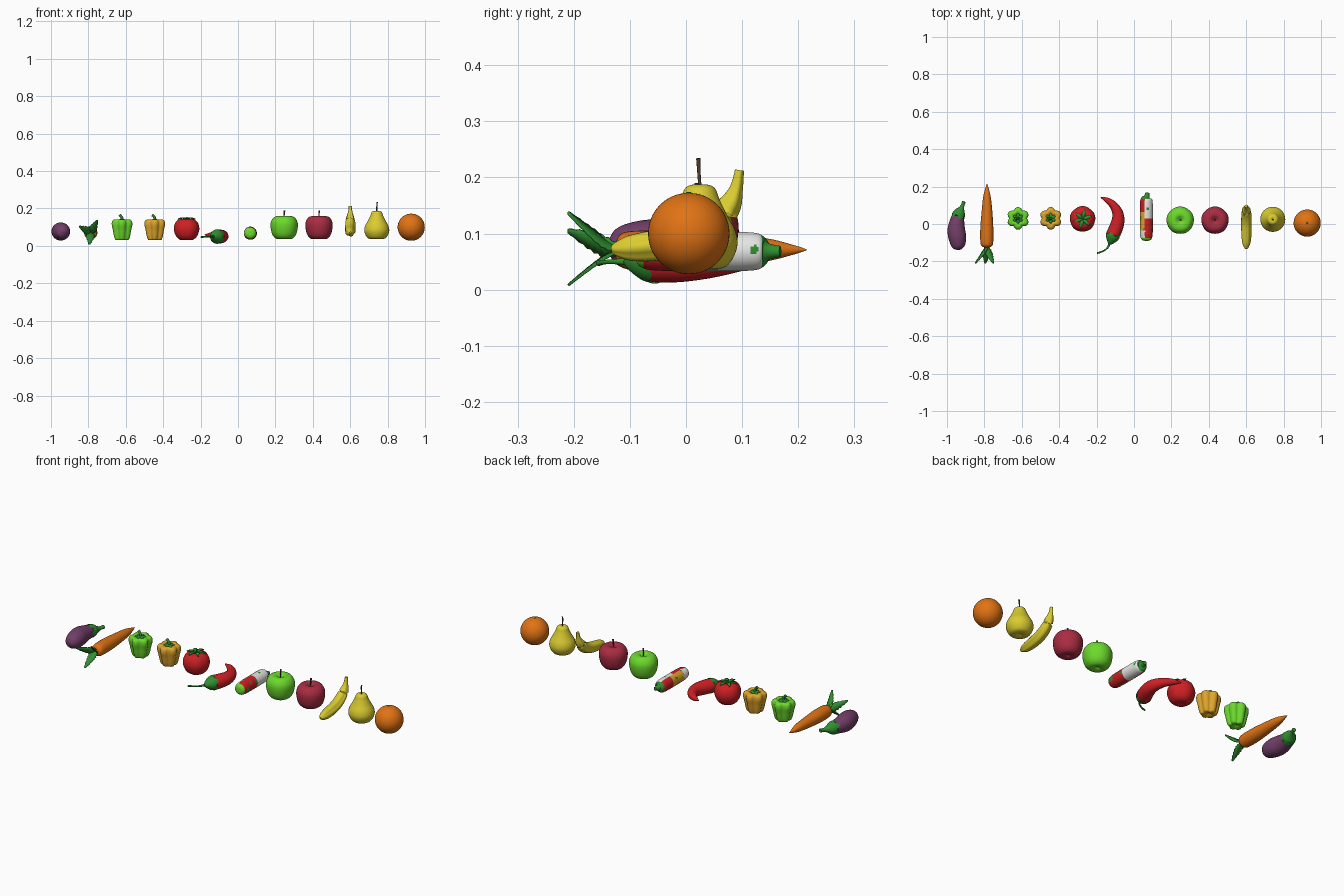
import bpy, bmesh, math, random
from mathutils import Vector

if "Cube" in bpy.data.objects:
    bpy.data.objects.remove(bpy.data.objects["Cube"])

random.seed(4)


def mat(name, r, g, b):
    m = bpy.data.materials.new(name)
    m.diffuse_color = (r, g, b, 1)
    m.use_nodes = True
    m.node_tree.nodes["Principled BSDF"].inputs["Base Color"].default_value = m.diffuse_color
    return m


PURPLE = mat("aubergine purple", .17, .05, .14)
LEAF = mat("leaf green", .03, .28, .03)
ORANGE = mat("orange", .75, .17, .007)
LIME = mat("lime green", .15, .70, .025)
GOLD = mat("golden yellow", .74, .38, .025)
RED = mat("red", .62, .014, .018)
CRIMSON = mat("crimson", .40, .026, .055)
YELLOW = mat("lemon yellow", .70, .60, .03)
WHITE = mat("off white", .82, .82, .80)
BROWN = mat("stalk brown", .09, .05, .03)


def spline(pts, steps):
    """Catmull-Rom samples through points of any dimension."""
    out = []
    P = [pts[0]] + list(pts) + [pts[-1]]
    for i in range(1, len(P) - 2):
        for s in range(steps):
            t = s / steps
            out.append([.5 * (2 * b + (c - a) * t + (2 * a - 5 * b + 4 * c - d) * t * t
                              + (3 * b - a - 3 * c + d) * t ** 3)
                        for a, b, c, d in zip(*P[i - 1:i + 3])])
    return out + [list(pts[-1])]


def finish(name, bm, mats):
    bmesh.ops.recalc_face_normals(bm, faces=bm.faces)
    for f in bm.faces:
        f.smooth = len(f.verts) <= 4
    me = bpy.data.meshes.new(name)
    bm.to_mesh(me)
    bm.free()
    for m in mats:
        me.materials.append(m)
    ob = bpy.data.objects.new(name, me)
    bpy.context.collection.objects.link(ob)
    return ob


def tube(name, pts, mats, seg=28, steps=5, axis=None, lobes=0, amp=0, teeth=0):
    """Skin rings along (x, y, z, radius) points; a fixed axis makes a turned form."""
    S = spline(pts, steps)
    bm = bmesh.new()
    rings = []
    for i, s in enumerate(S):
        c, r = Vector(s[:3]), max(s[3], .0006)
        a, b = S[max(i - 1, 0)], S[min(i + 1, len(S) - 1)]
        t = axis or (Vector(b[:3]) - Vector(a[:3])).normalized()
        ref = Vector((1, 0, 0)) if abs(t.z) > .8 else Vector((0, 0, 1))
        u = t.cross(ref).normalized()
        v = u.cross(t)
        ring = []
        for k in range(seg):
            w = 2 * math.pi * k / seg
            rr = r * (1 + amp * (abs(math.cos(lobes * w / 2)) * 2 - 1.3))
            p = c + (u * math.cos(w) + v * math.sin(w)) * rr
            if i == 0 and teeth:                       # jagged calyx edge
                p -= t * teeth * math.cos(5 * w)
            ring.append(bm.verts.new(p))
        rings.append(ring)
    for A, B in zip(rings, rings[1:]):
        for k in range(seg):
            n = (k + 1) % seg
            bm.faces.new((A[k], A[n], B[n], B[k]))
    if not teeth:
        bm.faces.new(rings[0])
    bm.faces.new(rings[-1])
    return finish(name, bm, mats)


def turned(name, x, y, profile, m, **kw):
    """Upright turned form from (radius, z) pairs."""
    return tube(name, [(x, y, z, r) for r, z in profile], [m], seg=48,
                axis=Vector((0, 0, 1)), **kw)


def leaf(name, pts, side, width, jag=0):
    """Thin leaf ribbon, widest in the middle, along a curved path."""
    S = spline(pts, 5)
    side = Vector(side).normalized()
    bm = bmesh.new()
    rows = []
    for i, s in enumerate(S):
        t = i / (len(S) - 1)
        w = width * (.12 + .88 * math.sin(math.pi * min(t ** .8, .97))) * (1 - jag * (i % 2))
        rows.append([bm.verts.new(Vector(s) + side * w * k / 2) for k in (-1, 0, 1)])
    for A, B in zip(rows, rows[1:]):
        for k in (0, 1):
            bm.faces.new((A[k], A[k + 1], B[k + 1], B[k]))
    ob = finish(name, bm, [LEAF])
    mod = ob.modifiers.new("thickness", 'SOLIDIFY')
    mod.thickness, mod.offset = .004, 0


# Aubergine with calyx and stalk
tube("aubergine_body", [(-.935, -.14, .077, 0), (-.936, -.132, .077, .022), (-.939, -.115, .077, .037),
                        (-.944, -.075, .077, .047), (-.95, -.03, .077, .047), (-.945, .02, .077, .038),
                        (-.935, .055, .077, .029), (-.926, .075, .077, .018)], [PURPLE])
tube("aubergine_calyx", [(-.941, .038, .077, .036), (-.932, .062, .077, .031), (-.924, .08, .077, .018),
                         (-.917, .098, .078, .010), (-.909, .12, .08, .010)], [LEAF], seg=40, teeth=.011)

# Carrot with three leaves
tube("carrot_root", [(-.787, -.127, .07, .004), (-.787, -.12, .07, .025), (-.787, -.10, .07, .034),
                     (-.787, -.03, .07, .035), (-.786, .05, .07, .030), (-.786, .14, .071, .021),
                     (-.786, .19, .071, .009), (-.786, .215, .071, .001)], [ORANGE])
for i, (ex, ez) in enumerate([(-.848, .105), (-.752, .137), (-.795, .008)]):
    dx, dz = ex + .787, ez - .07
    path = [(-.787 + dx * a, y, .07 + dz * a) for a, y in
            ((0, -.118), (.2, -.145), (.55, -.175), (1, -.21))]
    leaf(f"carrot_leaf_{i}", path, (-dz, 0, dx), .046, .2)

# Bell peppers
for x, m, n in ((-.62, LIME, "green"), (-.445, GOLD, "yellow")):
    turned(f"{n}_pepper_body", x, .03, [(.001, .04), (.018, .032), (.035, .032), (.043, .05), (.050, .085),
           (.056, .115), (.052, .135), (.036, .142), (.018, .134), (.001, .13)], m, lobes=6, amp=.12)
    turned(f"{n}_pepper_calyx", x, .03, [(.024, .137), (.018, .141), (.008, .143)], LEAF, lobes=6, amp=.25)
    tube(f"{n}_pepper_stalk", [(x, .03, .134, .010), (x, .03, .148, .007), (x - .006, .03, .159, .007),
                               (x - .014, .03, .166, .008)], [LEAF], seg=12)

# Tomato with star of sepals
TX, TY = -.275, .027
turned("tomato_body", TX, TY, [(.001, .034), (.03, .031), (.055, .05), (.068, .088), (.061, .122),
       (.042, .141), (.02, .143), (.001, .136)], RED, lobes=5, amp=.02)
for i in range(6):
    a = i * math.pi / 3 + .3
    c, s = math.cos(a), math.sin(a)
    leaf(f"tomato_sepal_{i}", [(TX + c * d, TY + s * d, z) for d, z in
         ((.002, .141), (.02, .148), (.036, .148), (.05, .142))], (-s, c, 0), .018)
tube("tomato_stalk", [(TX, TY, .138, .005), (TX, TY, .146, .004), (TX + .004, TY, .154, .004)], [LEAF], seg=10)

# Chilli
tube("chilli_body", [(-.122, -.085, .05, .022), (-.113, -.06, .05, .036), (-.096, -.02, .05, .037),
                     (-.085, .02, .051, .034), (-.088, .06, .053, .029), (-.11, .1, .056, .022),
                     (-.145, .128, .058, .014), (-.178, .142, .06, .002)], [RED])
tube("chilli_calyx", [(-.111, -.056, .05, .039), (-.118, -.075, .05, .034), (-.126, -.095, .05, .020),
                      (-.132, -.108, .05, .007)], [LEAF], seg=40, teeth=.007)
tube("chilli_stalk", [(-.13, -.1, .05, .007), (-.14, -.125, .05, .005), (-.165, -.145, .049, .004),
                      (-.198, -.156, .047, .005)], [LEAF], seg=10)

# Patchwork courgette: colours by side and length, plus scattered round spots
CX, CZ = .066, .068
cour = tube("patchwork_courgette", [(CX, -.09, CZ, .004), (CX, -.088, CZ, .018), (CX, -.078, CZ, .029),
            (CX, -.05, CZ, .034), (CX, .03, CZ, .035), (CX, .115, CZ, .034), (CX, .138, CZ, .027),
            (CX + .002, .147, CZ, .015), (CX + .006, .168, CZ, .010)], [WHITE, RED, LEAF, GOLD, LIME],
            seg=48, steps=8)
spots = [(random.uniform(-.07, .13), random.uniform(0, 6.28), random.choice((0, 1, 2, 2)),
          random.uniform(.006, .011)) for _ in range(20)]
for p in cour.data.polygons:
    y, a = p.center.y, math.atan2(p.center.z - CZ, p.center.x - CX)
    if y > .135:
        k = 2
    elif y < -.076:
        k = 4
    elif math.cos(a) > -.3:
        k = 1 if y < .035 else 0
    else:
        k = 0 if y < -.03 else 3 if y < .07 else 1
    if -.076 < y < .135:
        for sy, sa, sk, sr in spots:
            da = (a - sa + math.pi) % (2 * math.pi) - math.pi
            if math.hypot(y - sy, da * .035) < sr:
                k = sk
    p.material_index = k

# Apples
for x, m, n in ((.247, LIME, "green"), (.433, CRIMSON, "red")):
    turned(f"{n}_apple_body", x, .02, [(.001, .046), (.018, .037), (.042, .038), (.062, .058), (.072, .095),
           (.071, .128), (.055, .153), (.03, .159), (.012, .15), (.001, .14)], m, lobes=5, amp=.01)
    tube(f"{n}_apple_stalk", [(x, .02, .138, .003), (x, .02, .165, .003), (x + .002, .02, .19, .005)],
         [BROWN], seg=10)

# Banana
tube("banana", [(.6, -.133, .071, .005), (.6, -.125, .072, .012), (.6, -.1, .074, .022), (.6, -.055, .079, .027),
                (.6, 0, .091, .028), (.6, .045, .115, .027), (.6, .075, .148, .022), (.6, .089, .18, .012),
                (.6, .095, .213, .008)], [YELLOW], seg=30, lobes=5, amp=.07)

# Pear
turned("pear_body", .742, .025, [(.001, .042), (.025, .036), (.05, .044), (.066, .075), (.063, .105),
       (.047, .135), (.035, .16), (.027, .18), (.014, .187), (.001, .183)], YELLOW)
tube("pear_stalk", [(.742, .025, .18, .003), (.742, .023, .21, .003), (.744, .022, .234, .004)], [BROWN], seg=10)

# Orange with a small navel
turned("orange_body", .926, .005, [(.0725 * math.sin(math.pi * i / 12), .1 - .0725 * math.cos(math.pi * i / 12))
       for i in range(13)], ORANGE)
turned("orange_navel", .926, .005, [(.005, .172), (.004, .1735), (.001, .174)], LEAF)
